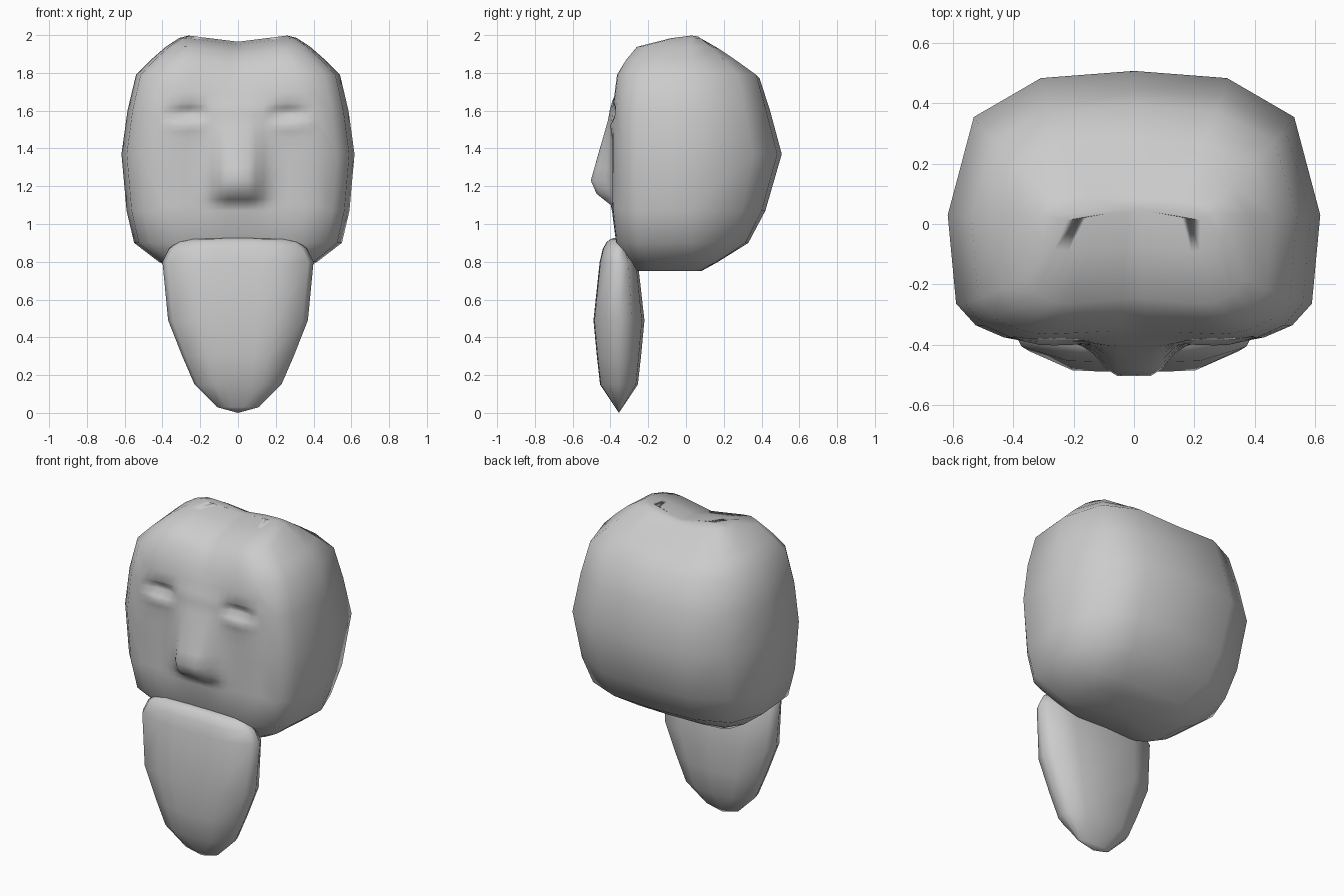
import bpy, bmesh

if "Cube" in bpy.data.objects:
    bpy.data.objects.remove(bpy.data.objects["Cube"])


def lerp_table(t, table):
    """Piecewise-linear lookup; each row is (key, value, value, ...)."""
    if t <= table[0][0]:
        return table[0][1:]
    for a, b in zip(table, table[1:]):
        if t <= b[0]:
            f = (t - a[0]) / (b[0] - a[0])
            return [p + (q - p) * f for p, q in zip(a[1:], b[1:])]
    return table[-1][1:]


def loft(name, keys, half, mid, extra=(), dense=0, shape=None, caps=(None, None)):
    """Mirrored loft of rows (z, half width, front y, back y). half runs front to back;
    the extra rows only subdivide the first 'dense' columns of the front."""
    key_z = [k[0] for k in keys]
    rows = sorted(set(key_z) | set(extra))
    last = len(half) - 1
    section = [(u, v, i) for i, (u, v) in enumerate(half)]
    section += [(-u, v, i) for u, v, i in section[-2:0:-1]]
    n = len(section)
    bm = bmesh.new()
    grid = {}
    for r, z in enumerate(rows):
        w, yf, yb = lerp_table(z, keys)
        for c, (u, v, i) in enumerate(section):
            if z in key_z or i <= dense:
                y = mid + (yb - mid) * v if v > 0 else mid + (mid - yf) * v
                p = (u * w, y, z)
                grid[r, c] = bm.verts.new(shape(*p, v) if shape else p)
    marks = [rows.index(z) for z in key_z]
    for c in range(n):
        d = (c + 1) % n
        front = max(section[c][2], section[d][2]) <= dense
        levels = list(range(len(rows))) if front else marks
        for a, b in zip(levels, levels[1:]):
            right = [grid[r, d] for r in range(a, b + 1) if (r, d) in grid]
            left = [grid[r, c] for r in range(a, b + 1) if (r, c) in grid]
            bm.faces.new([left[0]] + right + left[:0:-1])
    for r, tip in zip((0, len(rows) - 1), caps):
        ring = [grid[r, c] for c in range(n)]
        pole = bm.verts.new(tip)
        for c in range(n):
            bm.faces.new((ring[c], ring[(c + 1) % n], pole))
    bmesh.ops.recalc_face_normals(bm, faces=bm.faces)
    for f in bm.faces:
        f.smooth = True
    mesh = bpy.data.meshes.new(name)
    bm.to_mesh(mesh)
    bm.free()
    obj = bpy.data.objects.new(name, mesh)
    bpy.context.collection.objects.link(obj)
    return obj


# Face relief: nose, eye sockets and the shallow crown groove
NOSE = [(1.05, 0), (1.10, .01), (1.16, .085), (1.23, .115), (1.42, .06), (1.56, .02), (1.7, 0)]
NOSE_SIDE = [(.055, 1), (.095, .78), (.14, .3), (.2, 0)]
EYE = [(1.47, 0), (1.52, -.012), (1.545, 0), (1.58, .035), (1.605, .03), (1.64, 0)]
EYE_SIDE = [(.16, 0), (.21, .9), (.27, 1), (.32, .9), (.38, 0)]
GROOVE = [(1.65, 0), (1.80, .6), (1.94, 1)]


def face_shape(x, y, z, v):
    a = abs(x)
    groove = lerp_table(z, GROOVE)[0] * max(0, 1 - a / .28)
    if v < -.9:
        y -= lerp_table(z, NOSE)[0] * lerp_table(a, NOSE_SIDE)[0]
        y += lerp_table(z, EYE)[0] * lerp_table(a, EYE_SIDE)[0]
        y += .025 * groove
    return x, y, z - .035 * groove


# Head
head_rows = [(.75, .33, -.26, .08), (.80, .42, -.30, .17), (.90, .55, -.37, .33),
             (1.07, .59, -.388, .42), (1.37, .617, -.39, .507), (1.6, .585, -.39, .445),
             (1.79, .54, -.365, .39), (1.87, .46, -.32, .28), (1.94, .38, -.27, .18),
             (1.985, .31, -.10, .10), (2.0, .26, .01, .08)]
head_half = [(0, -1), (.09, -1), (.155, -1), (.225, -1), (.28, -1), (.35, -1), (.44, -1),
             (.52, -1), (.61, -.99), (.70, -.965), (.85, -.87), (.955, -.70), (1, 0),
             (.86, .68), (.5, .95), (0, 1)]
loft("head", head_rows, head_half, .03,
     extra=(1.10, 1.13, 1.16, 1.19, 1.23, 1.3, 1.45, 1.49, 1.52, 1.545, 1.58, 1.62, 1.64, 1.7),
     dense=9, shape=face_shape, caps=((0, -.08, .75), (0, .05, 1.965)))

# Beard
beard_rows = [(.03, .11, -.375, -.335), (.15, .23, -.455, -.255), (.30, .295, -.472, -.238),
              (.49, .37, -.49, -.22), (.80, .40, -.457, -.255), (.87, .365, -.44, -.30),
              (.905, .32, -.42, -.335), (.92, .25, -.40, -.36)]
beard_half = [(0, -1), (.3, -.99), (.55, -.96), (.93, -.5), (1, 0), (.93, .5), (.55, .9), (0, 1)]
loft("beard", beard_rows, beard_half, -.37 + .015, caps=((0, -.355, .0), (0, -.38, .927)))
